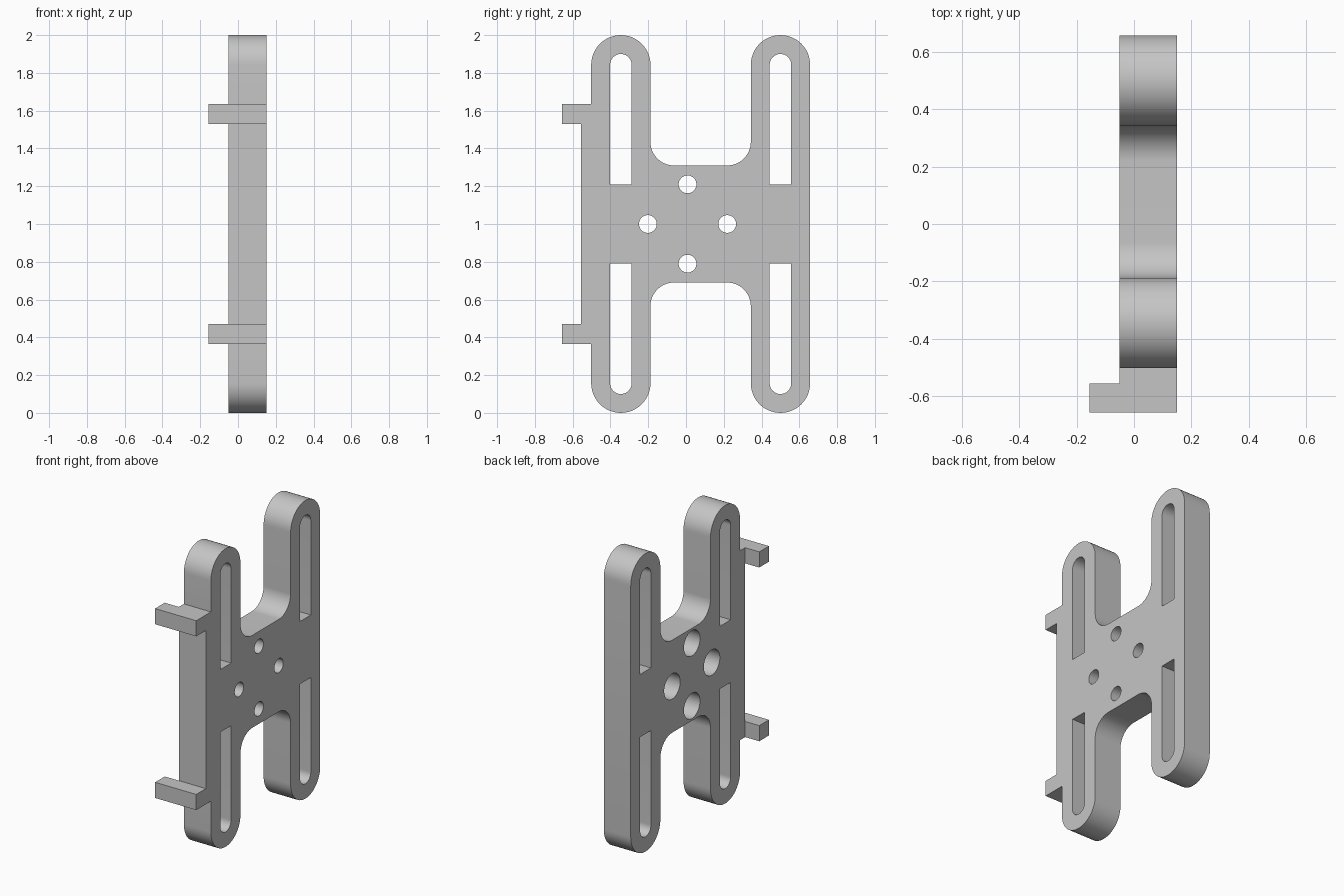
import bpy, bmesh
from math import sin, cos, radians

cube = bpy.data.objects.get("Cube")
if cube:
    bpy.data.objects.remove(cube)

BACK, FACE = -0.05, 0.15      # plate thickness along x
MID = 1.0                     # mirror height
EDGE = 0.657                  # outermost y

grey = bpy.data.materials.new("plain grey")
grey.use_nodes = True
grey.diffuse_color = (0.56, 0.56, 0.56, 1)
grey.node_tree.nodes["Principled BSDF"].inputs["Base Color"].default_value = grey.diffuse_color


def arc(y, z, r, start, end, steps=24):
    angles = [radians(start + (end - start) * i / steps) for i in range(steps + 1)]
    return [(y + r * cos(a), z + r * sin(a)) for a in angles]


def flip(points):
    """Mirror a profile about the middle height, keeping its winding."""
    return [(y, 2 * MID - z) for y, z in reversed(points)]


def prism(name, points, x0, x1):
    """Extrude a counter-clockwise (y, z) profile along x."""
    bm = bmesh.new()
    face = bm.faces.new([bm.verts.new((x0, y, z)) for y, z in points])
    out = bmesh.ops.extrude_face_region(bm, geom=[face])
    verts = [v for v in out["geom"] if isinstance(v, bmesh.types.BMVert)]
    bmesh.ops.translate(bm, verts=verts, vec=(x1 - x0, 0, 0))
    bmesh.ops.recalc_face_normals(bm, faces=bm.faces)
    mesh = bpy.data.meshes.new(name)
    bm.to_mesh(mesh)
    bm.free()
    mesh.materials.append(grey)
    obj = bpy.data.objects.new(name, mesh)
    bpy.context.collection.objects.link(obj)
    return obj


def combine(target, tool, operation):
    bpy.ops.object.select_all(action='DESELECT')
    bpy.context.view_layer.objects.active = target
    target.select_set(True)
    mod = target.modifiers.new("combine", 'BOOLEAN')
    mod.operation, mod.solver, mod.object = operation, 'EXACT', tool
    bpy.ops.object.modifier_apply(modifier=mod.name)
    bpy.data.objects.remove(tool)


# H-shaped plate: rounded arms, filleted notch and a raised front strip
R, FILLET, NOTCH = 0.157, 0.125, 1.31
ARMS = (-0.345, 0.5)
inner_front, inner_back = ARMS[0] + R, ARMS[1] - R
top = (arc(ARMS[1], 2 - R, R, 0, 180)
       + arc(inner_back - FILLET, NOTCH + FILLET, FILLET, 0, -90)
       + arc(inner_front + FILLET, NOTCH + FILLET, FILLET, -90, -180)
       + arc(ARMS[0], 2 - R, R, 0, 180)
       + [(ARMS[0] - R, 1.635), (-0.555, 1.635)])
plate = prism("mounting_plate", top + flip(top), BACK, FACE)

# Hooks reaching past the back of the plate
hook = [(-EDGE, 1.53), (-0.555, 1.53), (-0.555, 1.635), (-EDGE, 1.635)]
for shape in (hook, flip(hook)):
    combine(plate, prism("hook", shape, -0.155, FACE), 'UNION')

# Slots in the arms: round outer end, square inner end
SLOT = 0.057
for y in ARMS:
    slot = arc(y, 1.9 - SLOT, SLOT, 0, 180) + [(y - SLOT, 1.21), (y + SLOT, 1.21)]
    for shape in (slot, flip(slot)):
        combine(plate, prism("slot_cutter", shape, BACK - 0.2, FACE + 0.2), 'DIFFERENCE')

# Four screw holes, counterbored from the back
for i in range(4):
    a = radians(90 * i)
    y, z = 0.008 + 0.21 * cos(a), MID + 0.21 * sin(a)
    for radius, x1 in ((0.047, FACE + 0.1), (0.085, BACK + 0.13)):
        ring = arc(y, z, radius, 0, 360, 48)[:-1]
        combine(plate, prism("hole_cutter", ring, BACK - 0.1, x1), 'DIFFERENCE')

bpy.ops.object.select_all(action='DESELECT')
plate.select_set(True)
bpy.context.view_layer.objects.active = plate
bpy.ops.object.shade_smooth_by_angle(angle=radians(30))
